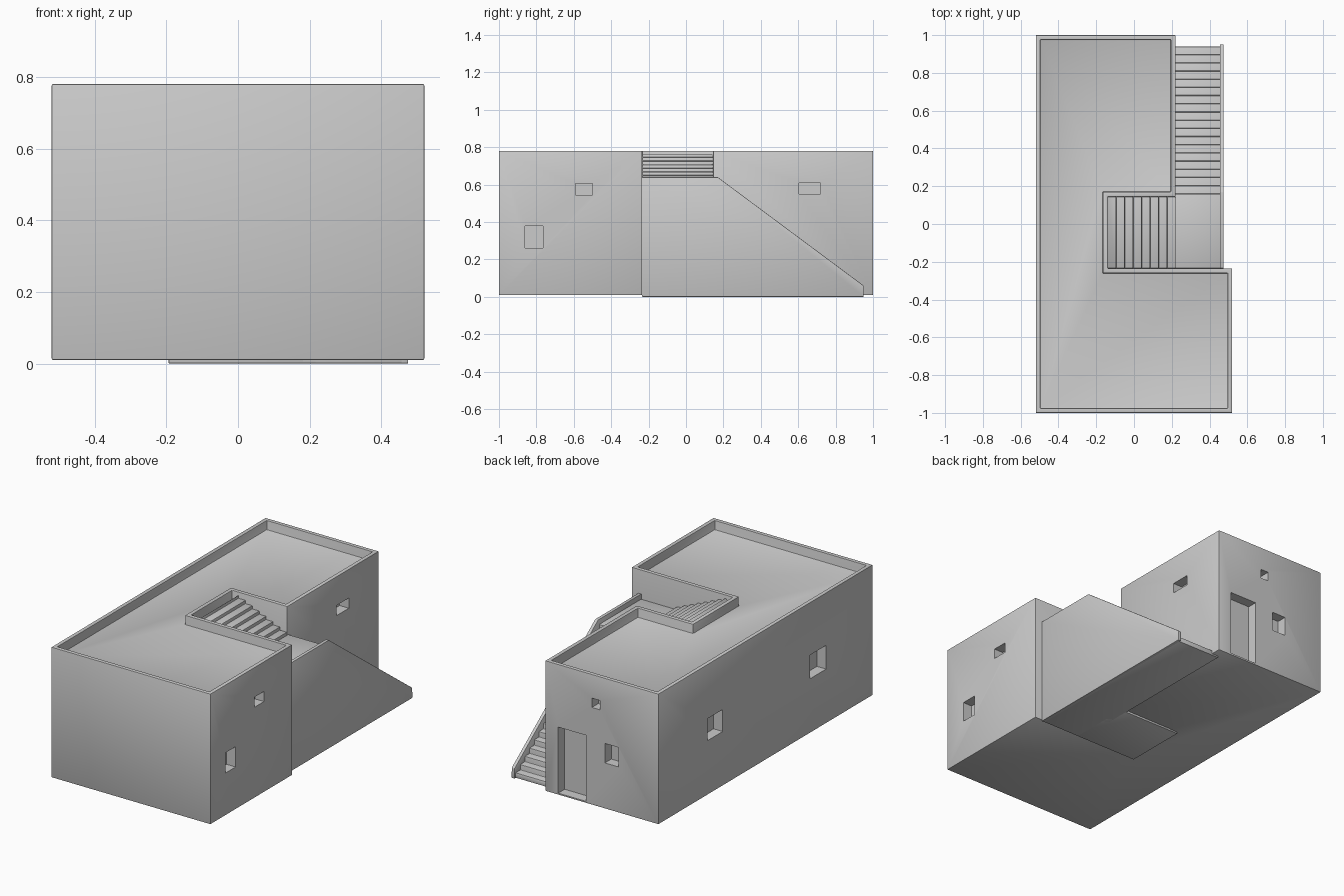
import bpy, bmesh
from mathutils import Vector

cube = bpy.data.objects.get("Cube")
if cube:
    bpy.data.objects.remove(cube, do_unlink=True)

plaster = bpy.data.materials.new("grey plaster")
plaster.use_nodes = True
GREY = (0.6, 0.6, 0.6, 1)
plaster.diffuse_color = GREY
plaster.node_tree.nodes["Principled BSDF"].inputs["Base Color"].default_value = GREY

BASE, TOP, ROOF, LANDING = 0.01, 0.78, 0.725, 0.61


def finish(bm, name):
    bmesh.ops.recalc_face_normals(bm, faces=bm.faces)
    mesh = bpy.data.meshes.new(name)
    bm.to_mesh(mesh)
    bm.free()
    mesh.materials.append(plaster)
    obj = bpy.data.objects.new(name, mesh)
    bpy.context.collection.objects.link(obj)
    return obj


def prism(name, points, direction):
    """Sweep a flat outline along a direction into a solid."""
    bm = bmesh.new()
    face = bm.faces.new([bm.verts.new(p) for p in points])
    grown = bmesh.ops.extrude_face_region(bm, geom=[face])
    verts = [v for v in grown["geom"] if isinstance(v, bmesh.types.BMVert)]
    bmesh.ops.translate(bm, vec=Vector(direction), verts=verts)
    return finish(bm, name)


def activate(obj):
    bpy.ops.object.select_all(action='DESELECT')
    obj.select_set(True)
    bpy.context.view_layer.objects.active = obj


def soften(obj, width):
    bevel = obj.modifiers.new("soft edges", 'BEVEL')
    bevel.width = width
    bevel.segments = 2
    activate(obj)
    bpy.ops.object.modifier_apply(modifier=bevel.name)


def cut_box(obj, low, high):
    (x0, y0, z0), (x1, y1, z1) = low, high
    cutter = prism("cutter", [(x0, y0, z0), (x1, y0, z0), (x1, y1, z0), (x0, y1, z0)], (0, 0, z1 - z0))
    cut = obj.modifiers.new("opening", 'BOOLEAN')
    cut.object = cutter
    cut.solver = 'EXACT'
    activate(obj)
    bpy.ops.object.modifier_apply(modifier=cut.name)
    bpy.data.objects.remove(cutter, do_unlink=True)


# House body with the stairwell notch
outline = [(-.52, -1), (.52, -1), (.52, -.235), (-.14, -.235),
           (-.14, .145), (.22, .145), (.22, 1), (-.52, 1)]
house = prism("house_walls", [(x, y, BASE) for x, y in outline], (0, 0, TOP - BASE))

# Sunken roof inside the parapet
bm = bmesh.new()
bm.from_mesh(house.data)
bm.faces.ensure_lookup_table()
lid = max(bm.faces, key=lambda f: f.calc_center_median().z)
bmesh.ops.inset_region(bm, faces=[lid], thickness=0.035)
sunk = bmesh.ops.extrude_face_region(bm, geom=[lid])
bmesh.ops.translate(bm, vec=(0, 0, ROOF - TOP),
                    verts=[v for v in sunk["geom"] if isinstance(v, bmesh.types.BMVert)])
if lid.is_valid:
    bm.faces.remove(lid)
bmesh.ops.recalc_face_normals(bm, faces=bm.faces)
bm.to_mesh(house.data)
bm.free()
soften(house, 0.004)

# Window and door recesses: wall x, y range, z range
DEPTH = 0.06
for wall, y0, y1, z0, z1 in [(.52, -.59, -.5, .545, .605), (.52, -.86, -.765, .26, .38),
                             (.22, .605, .72, .55, .61),
                             (-.52, .4, .54, .33, .46), (-.52, -.565, -.415, .33, .47)]:
    side = 1 if wall > 0 else -1
    xs = sorted((wall - side * DEPTH, wall + side * 0.05))
    cut_box(house, (xs[0], y0, z0), (xs[1], y1, z1))
for x0, x1, z0, z1 in [(-.046, .135, .02, .41), (-.26, -.17, .28, .395), (-.137, -.085, .585, .64)]:
    cut_box(house, (x0, 1 - DEPTH, z0), (x1, 1.05, z1))


def stair_profile(start, run, rise, count):
    """Stepped line climbing from start, as (distance, height) pairs."""
    pts = []
    for i in range(count):
        d = start[0] + run * i
        pts += [(d, start[1] + rise * i), (d, start[1] + rise * (i + 1))]
    return pts


# Outer flight with its landing
steps = 19
flight = stair_profile((.94, 0), -(.94 - .16) / (steps - 1), LANDING / steps, steps)
flight += [(-.235, LANDING), (-.235, 0)]
outer = prism("outer_stairs", [(.175, y, z) for y, z in flight], (.285, 0, 0))
soften(outer, 0.006)

# Upper flight from the landing to the roof
count = 8
upper = stair_profile((.22, LANDING), -.36 / count, (.765 - LANDING) / count, count)
upper += [(-.195, upper[-1][1] - .05), (-.195, 0), (.22, 0)]
upper = [(max(x, -.139) if z > .7 else x, z) for x, z in upper]
inner = prism("upper_stairs", [(x, -.235, z) for x, z in upper], (0, .38, 0))
soften(inner, 0.005)

# Solid side wall of the outer flight
side = [(-.235, 0), (.95, 0), (.95, .06), (.17, .64), (-.235, .64)]
rail = prism("stair_side_wall", [(.455, y, z) for y, z in side], (.02, 0, 0))
soften(rail, 0.003)

for obj in (house, outer, inner, rail):
    activate(obj)
    bpy.ops.object.shade_smooth_by_angle()
